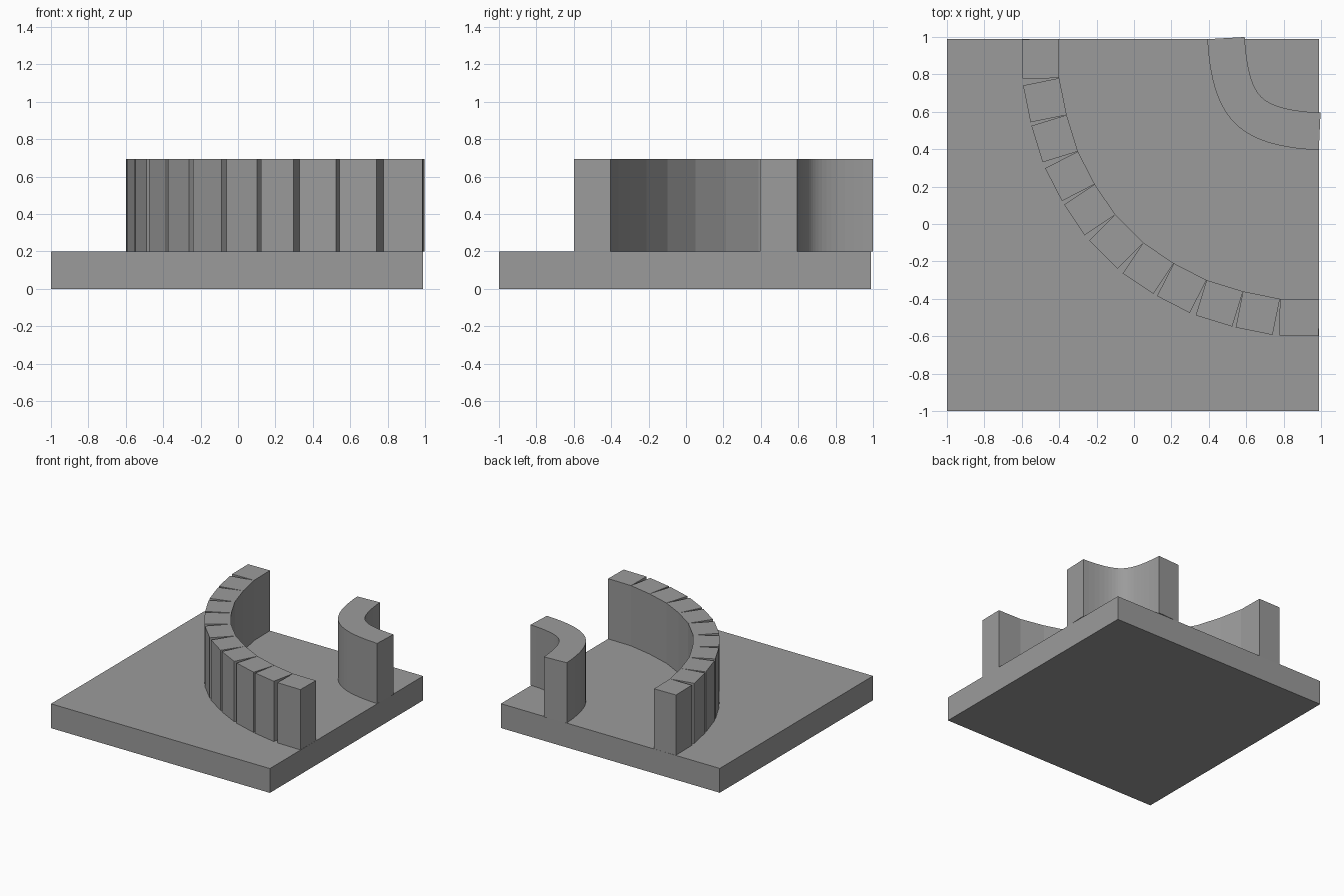
import bpy, bmesh
from mathutils import Vector
from mathutils.geometry import interpolate_bezier

if "Cube" in bpy.data.objects:
    bpy.data.objects.remove(bpy.data.objects["Cube"])

HI, LO = 0.99, -1.0
Z0, Z1 = 0.2, 0.695

grey = bpy.data.materials.new("dark_grey")
grey.diffuse_color = (0.33, 0.33, 0.33, 1.0)
grey.use_nodes = True
grey.node_tree.nodes["Principled BSDF"].inputs["Base Color"].default_value = grey.diffuse_color


def make_object(name, bm):
    bmesh.ops.recalc_face_normals(bm, faces=bm.faces)
    mesh = bpy.data.meshes.new(name)
    bm.to_mesh(mesh)
    bm.free()
    mesh.materials.append(grey)
    obj = bpy.data.objects.new(name, mesh)
    bpy.context.collection.objects.link(obj)
    return obj


def add_prism(bm, outline, z0, z1):
    """Closed vertical prism over a 2D outline."""
    low = [bm.verts.new((p[0], p[1], z0)) for p in outline]
    top = [bm.verts.new((p[0], p[1], z1)) for p in outline]
    n = len(outline)
    bm.faces.new(low)
    bm.faces.new(top)
    for i in range(n):
        j = (i + 1) % n
        bm.faces.new((low[i], low[j], top[j], top[i]))


# Square floor slab
bm = bmesh.new()
add_prism(bm, [(LO, LO), (HI, LO), (HI, HI), (LO, HI)], 0.0, Z0)
make_object("floor_slab", bm)

# Long outer wall: rigid square blocks following the curve, open wedges outside
half = [(-0.403, 0.99), (-0.40, 0.78), (-0.36, 0.583),
        (-0.30, 0.388), (-0.21, 0.213), (-0.10, 0.05)]
path = [Vector(p) for p in half + [(y, x) for x, y in reversed(half)]]
bm = bmesh.new()
for a, b in zip(path, path[1:]):
    d = (b - a).normalized()
    out = Vector((d.y, -d.x)) * 0.197
    add_prism(bm, [a, b, b + out, a + out], Z0, Z1)
make_object("outer_wall_blocks", bm)

# Short inner corner wall: smooth bend of constant thickness
ctrl = [Vector(p) for p in ((0.392, 0.988), (0.417, 0.56), (0.56, 0.415), (0.988, 0.395))]
pts = [Vector(p[:2]) for p in interpolate_bezier(*ctrl, 21)]
tangents = [b - a for a, b in zip(pts, pts[2:])]
tangents = [ctrl[1] - ctrl[0]] + tangents + [ctrl[3] - ctrl[2]]
offset = [p + Vector((-t.y, t.x)).normalized() * 0.2 for p, t in zip(pts, tangents)]
bm = bmesh.new()
add_prism(bm, pts + offset[::-1], Z0, Z1)
make_object("inner_corner_wall", bm)
